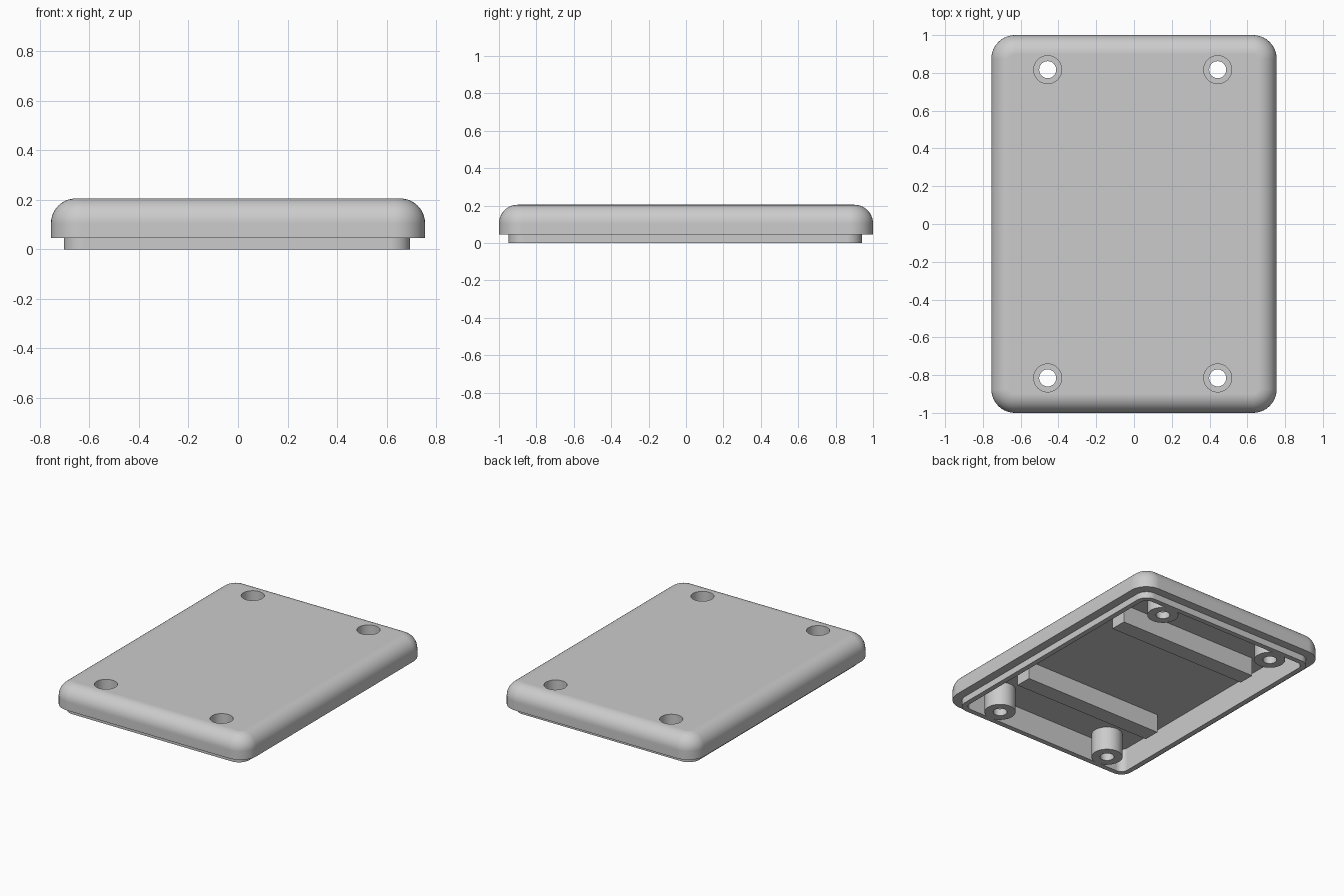
import bpy
import bmesh
import math

if "Cube" in bpy.data.objects:
    bpy.data.objects.remove(bpy.data.objects["Cube"])

grey = bpy.data.materials.new("plain grey")
grey.diffuse_color = (0.6, 0.6, 0.6, 1)
grey.use_nodes = True
grey.node_tree.nodes["Principled BSDF"].inputs["Base Color"].default_value = grey.diffuse_color

HX, HY = 0.755, 1.0            # half width and half length
TOP, STEP, CEIL = 0.205, 0.045, 0.165
FILLET = 0.10
BOLTS = [(x, y) for x in (-0.457, 0.443) for y in (-0.815, 0.817)]
BORE, HOLE, FLOOR = 0.074, 0.045, 0.05


def make_object(name, bm):
    bmesh.ops.recalc_face_normals(bm, faces=bm.faces)
    mesh = bpy.data.meshes.new(name)
    bm.to_mesh(mesh)
    bm.free()
    obj = bpy.data.objects.new(name, mesh)
    bpy.context.collection.objects.link(obj)
    mesh.materials.append(grey)
    return obj


def bridge(bm, a, b):
    n = len(a)
    for i in range(n):
        j = (i + 1) % n
        bm.faces.new((a[i], a[j], b[j], b[i]))


def smooth(obj):
    bpy.ops.object.select_all(action='DESELECT')
    obj.select_set(True)
    bpy.context.view_layer.objects.active = obj
    bpy.ops.object.shade_smooth_by_angle(angle=math.radians(35))
    mod = obj.modifiers.new("Weighted normals", 'WEIGHTED_NORMAL')
    mod.keep_sharp = True


def rounded_loop(bm, inset, z, radius, shift=0.0, steps=10):
    """Rounded rectangle ring, inset from the outer footprint."""
    verts = []
    for k, (sx, sy) in enumerate(((1, 1), (-1, 1), (-1, -1), (1, -1))):
        cx = sx * (HX - inset - radius) + shift
        cy = sy * (HY - inset - radius) + shift
        for i in range(steps + 1):
            a = math.pi / 2 * (k + i / steps)
            verts.append(bm.verts.new((cx + radius * math.cos(a),
                                       cy + radius * math.sin(a), z)))
    return verts


def lathe(name, profile, x, y, closed=True, sides=40):
    """Ring solid from (radius, z) points; a capped cylinder if not closed."""
    bm = bmesh.new()
    rings = [[bm.verts.new((x + r * math.cos(math.tau * i / sides),
                            y + r * math.sin(math.tau * i / sides), z))
              for i in range(sides)] for r, z in profile]
    for a, b in zip(rings, rings[1:]):
        bridge(bm, a, b)
    if closed:
        bridge(bm, rings[-1], rings[0])
    else:
        bm.faces.new(rings[0])
        bm.faces.new(rings[-1])
    return make_object(name, bm)


# Lid shell: filleted top, straight sides, stepped lip and hollow inside
bm = bmesh.new()
loops = []
for i in range(11):
    a = math.pi / 2 * (1 - i / 10)
    inset = FILLET * (1 - math.cos(a))
    loops.append(rounded_loop(bm, inset, TOP - FILLET * (1 - math.sin(a)),
                              0.125 - inset))
for inset, z, radius in ((0, STEP, 0.125), (0.056, STEP, 0.08),
                         (0.056, 0, 0.08), (0.092, 0, 0.05),
                         (0.092, CEIL, 0.05)):
    loops.append(rounded_loop(bm, inset, z, radius, -0.004 if inset else 0))
for a, b in zip(loops, loops[1:]):
    bridge(bm, a, b)
bm.faces.new(loops[0])
bm.faces.new(loops[-1])
lid = make_object("lid_shell", bm)

# Screw openings through the top plate
bpy.context.view_layer.objects.active = lid
for x, y in BOLTS:
    cutter = lathe("hole_cutter", [(BORE, 0.1), (BORE, 0.3)], x, y, closed=False)
    cutter.hide_render = True
    mod = lid.modifiers.new("Screw opening", 'BOOLEAN')
    mod.operation = 'DIFFERENCE'
    mod.solver = 'EXACT'
    mod.object = cutter
    bpy.ops.object.modifier_apply(modifier=mod.name)
    bpy.data.objects.remove(cutter)
smooth(lid)

# Screw bosses with counterbores
for x, y in BOLTS:
    boss = lathe("screw_boss", [(0.1, CEIL), (0.1, 0), (HOLE, 0), (HOLE, FLOOR),
                                (BORE, FLOOR), (BORE, CEIL)], x, y)
    smooth(boss)

# Cross ribs under the plate
for y in (-0.467, 0.485):
    bm = bmesh.new()
    bmesh.ops.create_cube(bm, size=1)
    bottom, top = 0.035, CEIL + 0.005
    for v in bm.verts:
        v.co = (v.co.x * 1.08, y + v.co.y * 0.115,
                (bottom + top) / 2 + v.co.z * (top - bottom))
    make_object("cross_rib", bm)
